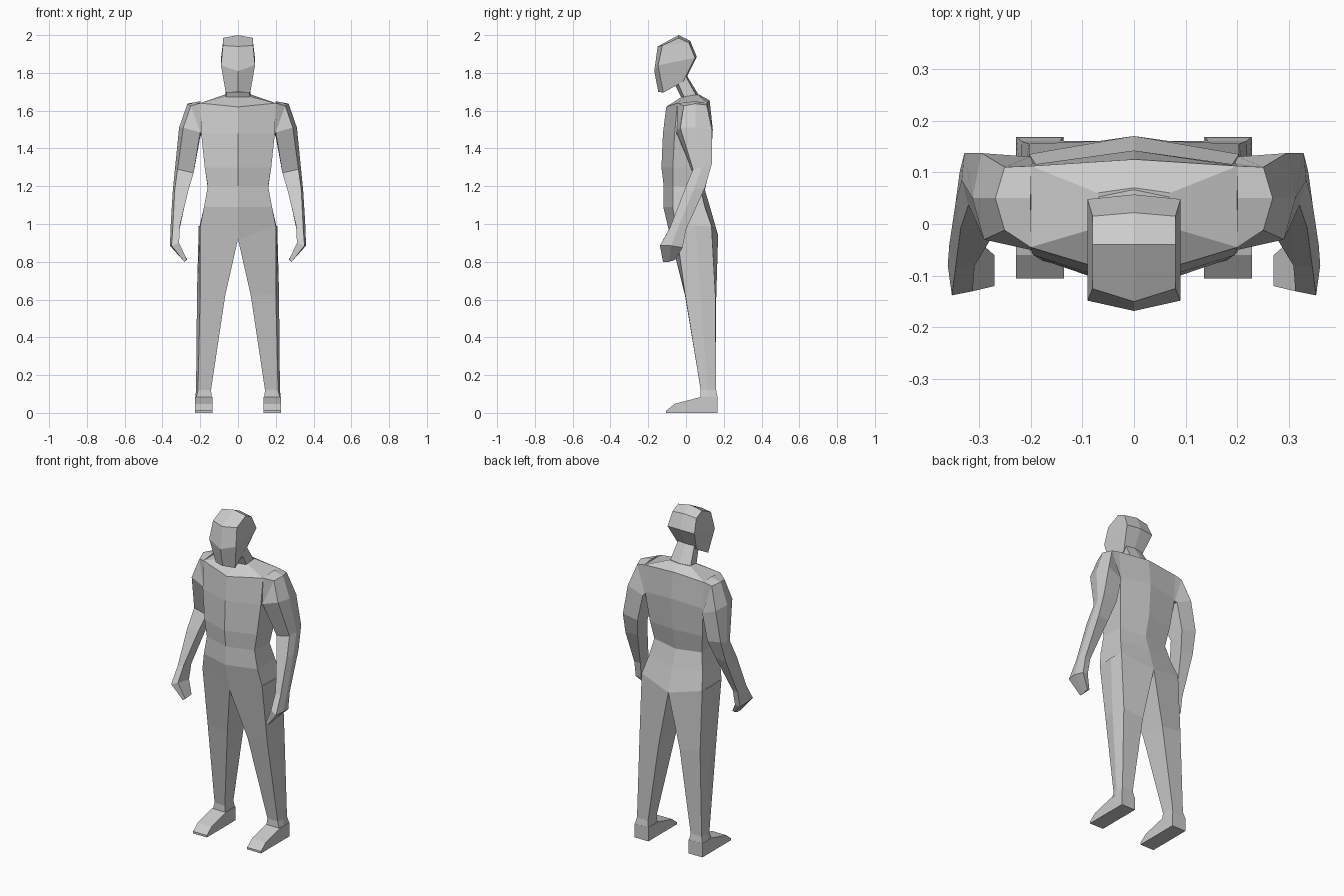
import bpy
import bmesh


def loft(name, rings):
    """Skin a list of equal-length point rings and close both ends."""
    bm = bmesh.new()
    rows = [[bm.verts.new(p) for p in ring] for ring in rings]
    n = len(rows[0])
    for a, b in zip(rows, rows[1:]):
        for i in range(n):
            j = (i + 1) % n
            bm.faces.new((a[i], a[j], b[j], b[i]))
    bm.faces.new(rows[0])
    bm.faces.new(rows[-1])
    bmesh.ops.remove_doubles(bm, verts=bm.verts, dist=0.0005)
    bmesh.ops.recalc_face_normals(bm, faces=bm.faces)
    mesh = bpy.data.meshes.new(name)
    bm.to_mesh(mesh)
    bm.free()
    bpy.context.collection.objects.link(bpy.data.objects.new(name, mesh))


def whole(name, halves):
    """Loft rings given as half outlines from front centre to back centre."""
    loft(name, [h + [(-x, y, z) for x, y, z in reversed(h[1:-1])] for h in halves])


def pair(name, rings):
    """Loft a limb on both sides of the body."""
    for side, s in (("left", 1), ("right", -1)):
        loft(f"{side}_{name}", [[(s * x, y, z) for x, y, z in r] for r in rings])


# Head: chin, cheek, brow and crown ridge
whole("head", [
    [(0, -.147, 1.70), (.065, -.12, 1.695), (.06, -.015, 1.755), (0, -.005, 1.76)],
    [(0, -.168, 1.81), (.09, -.148, 1.84), (.09, .048, 1.88), (0, .057, 1.885)],
    [(0, -.15, 1.94), (.08, -.125, 1.945), (.08, .015, 1.96), (0, .022, 1.97)],
    [(0, -.04, 2.0), (.08, -.04, 1.985), (.08, -.04, 1.985), (0, -.04, 2.0)],
])

# Neck
whole("neck", [
    [(0, -.02, 1.66), (.065, -.005, 1.66), (.07, .06, 1.67), (0, .075, 1.67)],
    [(0, -.055, 1.73), (.055, -.04, 1.74), (.055, -.003, 1.785), (0, .005, 1.785)],
])

# Torso from collar to hips
whole("torso", [
    [(0, -.02, 1.675), (.065, -.005, 1.675), (.07, .06, 1.685), (0, .07, 1.685)],
    [(0, -.105, 1.62), (.2, -.045, 1.64), (.2, .112, 1.64), (0, .125, 1.655)],
    [(0, -.122, 1.48), (.195, -.06, 1.48), (.195, .115, 1.48), (0, .142, 1.50)],
    [(0, -.13, 1.30), (.176, -.07, 1.30), (.176, .095, 1.30), (0, .13, 1.31)],
    [(0, -.118, 1.20), (.16, -.07, 1.20), (.16, .075, 1.19), (0, .10, 1.18)],
    [(0, -.12, 1.09), (.18, -.07, 1.09), (.18, .10, 1.09), (0, .13, 1.08)],
    [(0, -.08, .92), (.2, -.055, .99), (.203, .135, .99), (0, .17, .94)],
])

# Arm: shoulder, deltoid, elbow, forearm, wrist
pair("arm", [
    [(.2, -.045, 1.64), (.2, .05, 1.65), (.2, .112, 1.64), (.19, .115, 1.47), (.19, -.05, 1.47)],
    [(.25, -.012, 1.625), (.268, .05, 1.637), (.25, .11, 1.63), (.195, .118, 1.47), (.195, -.05, 1.475)],
    [(.29, -.03, 1.51), (.312, .05, 1.51), (.295, .137, 1.50), (.2, .13, 1.46), (.2, -.05, 1.485)],
    [(.32, .037, 1.29), (.333, .085, 1.30), (.328, .137, 1.32), (.235, .13, 1.30), (.235, .035, 1.27)],
    [(.335, -.008, 1.18), (.345, .04, 1.18), (.337, .10, 1.19), (.262, .09, 1.19), (.262, -.005, 1.18)],
    [(.345, -.085, .98), (.357, -.04, .985), (.347, 0, .97), (.31, -.005, .97), (.308, -.08, .99)],
])

# Hand with fingers curled slightly inwards
pair("hand", [
    [(.345, -.085, .98), (.357, -.04, .985), (.347, 0, .97), (.31, -.005, .97), (.308, -.08, .99)],
    [(.352, -.138, .885), (.36, -.08, .885), (.35, -.018, .875), (.315, -.02, .88), (.312, -.13, .90)],
    [(.285, -.122, .80), (.284, -.09, .80), (.285, -.058, .81), (.27, -.06, .815), (.27, -.12, .81)],
])

# Leg from hip to ankle
pair("leg", [
    [(0, -.08, .92), (.2, -.055, .99), (.208, .05, .99), (.203, .135, .99), (0, .17, .94)],
    [(.068, -.005, .62), (.2, -.005, .63), (.217, .075, .64), (.203, .155, .63), (.07, .16, .61)],
    [(.143, .078, .12), (.212, .078, .12), (.222, .115, .12), (.217, .16, .12), (.143, .16, .12)],
    [(.138, .075, .08), (.222, .075, .08), (.227, .115, .08), (.227, .168, .08), (.138, .168, .08)],
])

# Foot: side profile swept across its width
foot = [(.168, 0), (-.105, 0), (-.105, .012), (-.06, .048), (.075, .083), (.168, .083)]
pair("foot", [[(x, y, z) for y, z in foot] for x in (.135, .228)])
